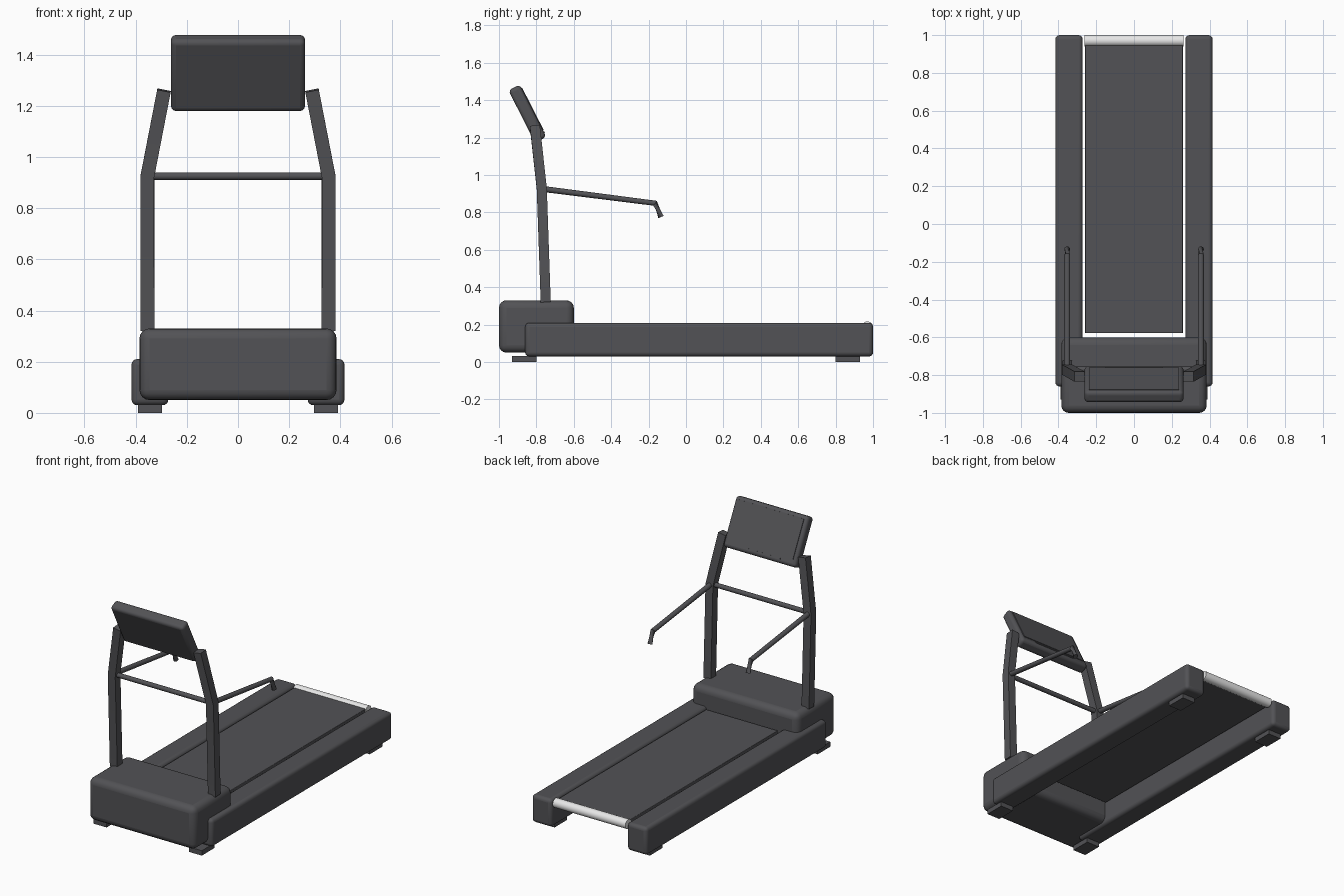
import bpy, bmesh, math
from mathutils import Vector, Matrix

cube = bpy.data.objects.get("Cube")
if cube:
    bpy.data.objects.remove(cube, do_unlink=True)


def material(name, rgb, rough=0.6):
    m = bpy.data.materials.new(name)
    m.use_nodes = True
    m.diffuse_color = (*rgb, 1)
    bsdf = m.node_tree.nodes["Principled BSDF"]
    bsdf.inputs["Base Color"].default_value = (*rgb, 1)
    bsdf.inputs["Roughness"].default_value = rough
    return m


GREY = material("charcoal grey", (0.085, 0.085, 0.092))
WHITE = material("roller white", (0.8, 0.8, 0.8))


def finish(name, bm, mat, bevel=0, segments=4):
    bmesh.ops.recalc_face_normals(bm, faces=bm.faces)
    me = bpy.data.meshes.new(name)
    bm.to_mesh(me)
    bm.free()
    me.materials.append(mat)
    ob = bpy.data.objects.new(name, me)
    bpy.context.collection.objects.link(ob)
    if bevel:
        mod = ob.modifiers.new("Rounded edges", "BEVEL")
        mod.width, mod.segments = bevel, segments
    bpy.ops.object.select_all(action="DESELECT")
    ob.select_set(True)
    bpy.context.view_layer.objects.active = ob
    bpy.ops.object.shade_smooth_by_angle(angle=math.radians(35))
    return ob


def box(name, lo, hi, mat=GREY, bevel=0):
    lo, hi = Vector(lo), Vector(hi)
    bm = bmesh.new()
    bmesh.ops.create_cube(bm, size=1, matrix=Matrix.Translation((lo + hi) / 2)
                          @ Matrix.Diagonal((*(hi - lo), 1)))
    return finish(name, bm, mat, bevel)


def sweep(name, path, radius, sides, mat=GREY, turn=0.0):
    """Sweep a regular polygon along a path with mitred joints."""
    pts = [Vector(p) for p in path]
    bm = bmesh.new()
    rings = []
    for i, p in enumerate(pts):
        a = (p - pts[i - 1]).normalized() if i else (pts[1] - p).normalized()
        b = (pts[i + 1] - p).normalized() if i < len(pts) - 1 else a
        t = (a + b).normalized()
        u = Vector((0, 1, 0)) if abs(t.y) < 0.5 else Vector((1, 0, 0))
        u = (u - t * u.dot(t)).normalized()
        v = t.cross(u)
        rings.append([bm.verts.new(p + radius * (u * math.cos(w) + v * math.sin(w)))
                      for w in (turn + math.tau * k / sides for k in range(sides))])
    for r, s in zip(rings, rings[1:]):
        for k in range(sides):
            n = (k + 1) % sides
            bm.faces.new((r[k], r[n], s[n], s[k]))
    bm.faces.new(rings[0][::-1])
    bm.faces.new(rings[-1])
    return finish(name, bm, mat)


# Motor hood and running deck
box("motor_hood", (-0.385, -1, 0.05), (0.385, -0.6, 0.33), bevel=0.04)
box("running_belt", (-0.259, -0.578, 0.165), (0.259, 0.965, 0.205), bevel=0.004)
sweep("rear_roller", [(-0.262, 0.97, 0.187), (0.262, 0.97, 0.187)], 0.03, 32, WHITE)

# Mirrored side parts
for side, s in (("left", 1), ("right", -1)):
    def span(a, b):
        return min(s * a, s * b), max(s * a, s * b)

    x0, x1 = span(0.272, 0.416)
    box(f"{side}_side_rail", (x0, -0.86, 0.03), (x1, 1, 0.21), bevel=0.022)
    x0, x1 = span(0.297, 0.39)
    for end, y in (("front", -0.865), ("rear", 0.865)):
        box(f"{side}_{end}_foot", (x0, y - 0.065, 0), (x1, y + 0.065, 0.032))
    sweep(f"{side}_upright",
          [(s * 0.354, -0.75, 0.32), (s * 0.354, -0.771, 0.925), (s * 0.289, -0.808, 1.26)],
          0.038, 4, turn=math.pi / 4)
    sweep(f"{side}_handrail",
          [(s * 0.354, -0.77, 0.926), (s * 0.354, -0.165, 0.849), (s * 0.354, -0.134, 0.775)],
          0.016, 16)

sweep("cross_bar", [(-0.34, -0.77, 0.925), (0.34, -0.77, 0.925)], 0.015, 16)

# Tilted console with its screen and key strip
console = [box("console", (-0.262, -0.034, -0.157), (0.262, 0.034, 0.157), bevel=0.02),
           box("console_screen", (-0.237, 0.03, -0.118), (0.237, 0.038, 0.135)),
           box("key_strip", (-0.15, 0.03, -0.135), (0.15, 0.037, -0.127))]
for part in console:
    part.matrix_world = (Matrix.Translation((0, -0.848, 1.328))
                         @ Matrix.Rotation(math.radians(27), 4, "X"))
